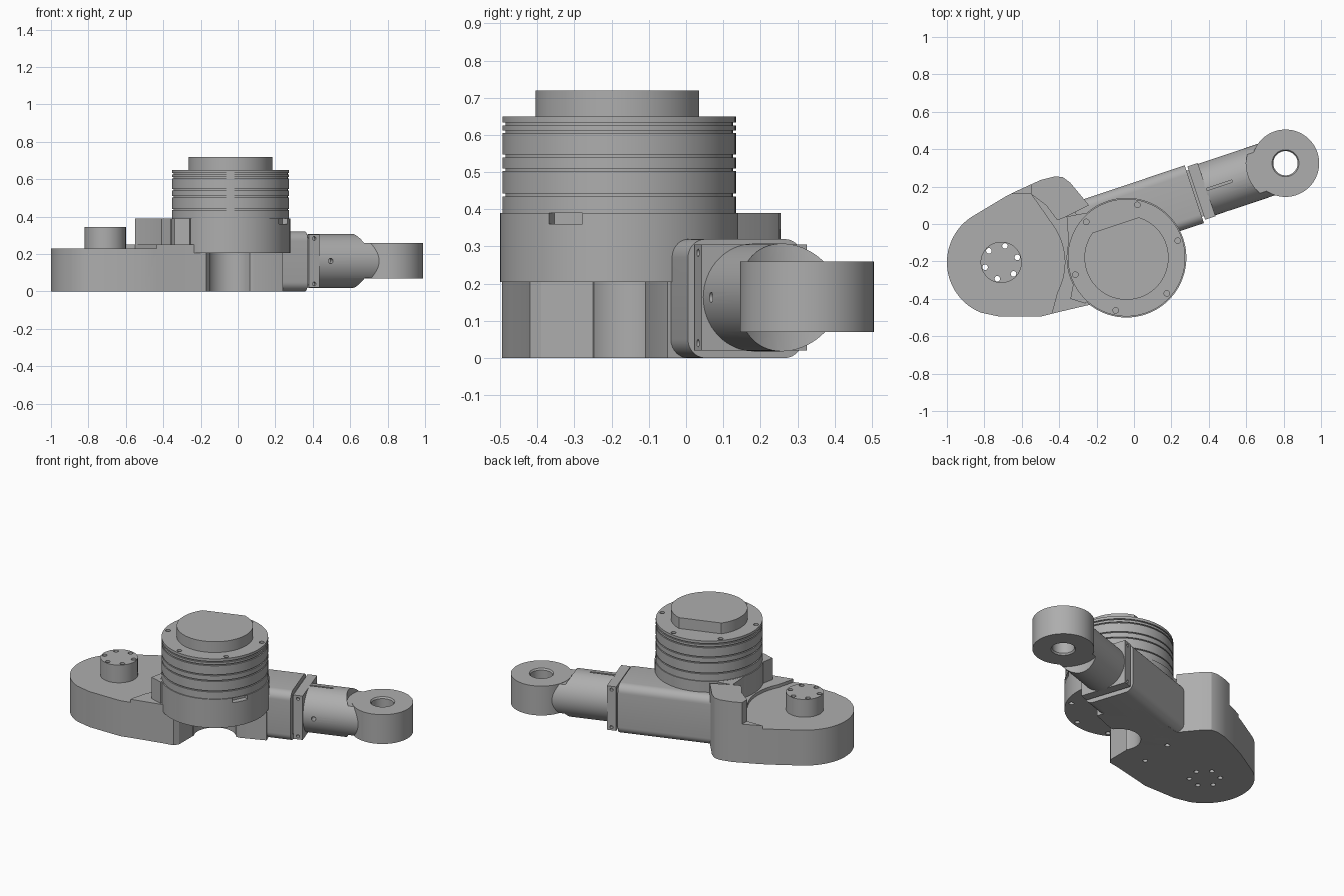
import bpy, bmesh
from math import sin, cos, radians, pi
from mathutils import Matrix, Vector

if "Cube" in bpy.data.objects:
    bpy.data.objects.remove(bpy.data.objects["Cube"])

grey = bpy.data.materials.new("machined_grey")
grey.use_nodes = True
grey.diffuse_color = (0.42, 0.42, 0.42, 1)
grey.node_tree.nodes["Principled BSDF"].inputs["Base Color"].default_value = (0.42, 0.42, 0.42, 1)

MOTOR = Vector((-0.04, -0.18))
SHAFT = Vector((-0.71, -0.205))
EYE = Vector((0.81, 0.325))
ARM_ANGLE = radians(18.5)
# Arm frame: origin at the eye, x along the arm, pointing away from the motor
ARM = Matrix.Translation((EYE.x, EYE.y, 0)) @ Matrix.Rotation(ARM_ANGLE, 4, "Z")


def arc(c, r, a0=0, a1=360, n=64):
    full = abs(a1 - a0) == 360
    steps = n if full else n - 1
    return [(c[0] + r * cos(radians(a0 + (a1 - a0) * i / steps)),
             c[1] + r * sin(radians(a0 + (a1 - a0) * i / steps))) for i in range(n)]


def finish(name, bm, matrix=None):
    if matrix:
        bm.transform(matrix)
    bmesh.ops.recalc_face_normals(bm, faces=bm.faces)
    mesh = bpy.data.meshes.new(name)
    bm.to_mesh(mesh)
    bm.free()
    mesh.materials.append(grey)
    ob = bpy.data.objects.new(name, mesh)
    bpy.context.collection.objects.link(ob)
    return ob


def prism(name, pts, z0, z1, matrix=None):
    bm = bmesh.new()
    face = bm.faces.new([bm.verts.new((x, y, z0)) for x, y in pts])
    ext = bmesh.ops.extrude_face_region(bm, geom=[face])
    bmesh.ops.translate(bm, vec=(0, 0, z1 - z0),
                        verts=[v for v in ext["geom"] if isinstance(v, bmesh.types.BMVert)])
    return finish(name, bm, matrix)


def rect(x0, x1, y0, y1):
    return [(x0, y0), (x1, y0), (x1, y1), (x0, y1)]


def lathe(name, profile, c, n=96):
    bm = bmesh.new()
    verts = [bm.verts.new((r, 0, z)) for r, z in profile]
    edges = [bm.edges.new(p) for p in zip(verts, verts[1:])]
    bmesh.ops.spin(bm, geom=verts + edges, axis=(0, 0, 1), cent=(0, 0, 0),
                   angle=2 * pi, steps=n)
    bmesh.ops.remove_doubles(bm, verts=bm.verts, dist=1e-5)
    return finish(name, bm, Matrix.Translation((c[0], c[1], 0)))


def along(name, c, r, length, axis, matrix=None, n=48):
    """Cylinder centred on c along the X or Y axis of its frame."""
    bm = bmesh.new()
    bmesh.ops.create_cone(bm, cap_ends=True, segments=n, radius1=r, radius2=r, depth=length)
    turn = Matrix.Rotation(pi / 2, 4, "Y" if axis == "X" else "X")
    return finish(name, bm, (matrix or Matrix()) @ Matrix.Translation(c) @ turn)


def cut(ob, cutters):
    bpy.context.view_layer.objects.active = ob
    for c in cutters:
        c.hide_render = True
        mod = ob.modifiers.new("cut", "BOOLEAN")
        mod.operation, mod.solver, mod.object = "DIFFERENCE", "EXACT", c
        bpy.ops.object.modifier_apply(modifier=mod.name)
        bpy.data.objects.remove(c)
    return ob


def ring_holes(c, r, start, count, z0, z1, hole=0.015):
    return [prism("hole_cutter", arc((c[0] + r * cos(radians(start + i * 360 / count)),
                                      c[1] + r * sin(radians(start + i * 360 / count))),
                                     hole, n=16), z0, z1) for i in range(count)]


def motor_recess():
    return prism("recess_cutter", arc(MOTOR, 0.125), -0.1, 0.206)


# Gearbox base: rounded lobe, waist below the motor and a sunken deck
base = prism("gearbox_base",
             arc(SHAFT, 0.29, 120, 248, 28)
             + [(-0.72, -0.495), (-0.5, -0.495), (-0.42, -0.475), (-0.25, -0.435),
                (-0.17, -0.42), (-0.15, -0.39), (-0.15, -0.25), (0.05, -0.11),
                (0.09, -0.11), (0.24, -0.05), (0.15, 0.2), (-0.24, 0.1), (-0.34, 0.22),
                (-0.38, 0.25), (-0.42, 0.255), (-0.5, 0.235), (-0.62, 0.18), (-0.69, 0.145)],
             0, 0.25)
deck = prism("deck_cutter",
             arc(SHAFT, 0.34, -28, 35, 24)
             + [(-0.55, 0.16), (-0.66, 0.16), (-0.7, 0.3), (-1.2, 0.3),
                (-1.2, -0.7), (-0.45, -0.7), (-0.435, -0.46)], 0.23, 0.4)
# Everything above the motor seat is taken off as well
seat = prism("seat_cutter", arc(MOTOR, 0.3), 0.21, 0.4)
cut(base, [deck, seat, motor_recess()]
    + ring_holes(MOTOR, 0.287, 18.4, 8, -0.1, 0.05)
    + ring_holes(SHAFT, 0.09, 17, 6, -0.1, 0.4))

# Raised corner tower and the block beside the motor
prism("corner_tower",
      [(-0.55, 0.16), (-0.47, 0.1), (-0.41, 0.02), (-0.36, 0.04), (-0.24, 0.1),
       (-0.34, 0.22), (-0.38, 0.25), (-0.42, 0.255), (-0.5, 0.235), (-0.55, 0.212)], 0.25, 0.39)
prism("motor_side_block",
      [(-0.34, -0.4), (-0.26, -0.425), (-0.12, -0.2), (-0.2, 0.07), (-0.36, 0.04), (-0.35, -0.1), (-0.31, -0.24)],
      0.22, 0.389)

# Output shaft with through holes
shaft = prism("output_shaft", arc(SHAFT, 0.11), 0.225, 0.345)
cut(shaft, ring_holes(SHAFT, 0.09, 17, 6, 0.1, 0.5))

# Motor can: flange below, grooved barrel above
profile = [(0, 0.205), (0.32, 0.205), (0.32, 0.39), (0.314, 0.39)]
for z in (0.435, 0.503, 0.54, 0.605, 0.626):
    profile += [(0.314, z), (0.306, z), (0.306, z + 0.007), (0.314, z + 0.007)]
profile += [(0.314, 0.65), (0, 0.65)]
motor = lathe("motor_can", profile, MOTOR)
socket = prism("socket_cutter", rect(0.285, 0.4, -0.05, 0.05), 0.36, 0.3895,
               Matrix.Translation((MOTOR.x, MOTOR.y, 0)) @ Matrix.Rotation(radians(-27), 4, "Z"))
cut(motor, [socket] + ring_holes(MOTOR, 0.288, 18.4, 6, 0.6, 0.7)
    + ring_holes(MOTOR, 0.288, 18.4, 8, 0.1, 0.25))

# Motor cap with one flat side
normal = Vector((-sin(ARM_ANGLE), cos(ARM_ANGLE)))
prism("motor_cap", [p for p in arc(MOTOR, 0.225, n=128)
                    if (Vector(p) - MOTOR).dot(normal) < 0.187], 0.65, 0.72)

# Arm housing: box with edges rounded along its length
corners = []
for cx, cz, a in ((0.11, 0.27, 0), (-0.115, 0.27, 90), (-0.115, 0.05, 180), (0.11, 0.05, 270)):
    corners += arc((cx, cz), 0.05, a, a + 90, 8)
# The section lies in local y and z and is pushed along local x
to_x = Matrix(((0, 0, 1, 0), (1, 0, 0, 0), (0, 1, 0, 0), (0, 0, 0, 1)))
housing = prism("arm_housing", corners, -1.15, -0.515, ARM @ to_x)
cut(housing, [motor_recess()])
prism("housing_neck", rect(-0.13, 0.13, 0.04, 0.29), -0.53, -0.49, ARM @ to_x)

# Clamp flange with screw holes in its sides
flange = prism("clamp_flange", rect(-0.15, 0.15, 0.02, 0.305), -0.503, -0.445, ARM @ to_x)
cut(flange, [along("hole_cutter", (-0.474, s * 0.15, z), 0.01, 0.05, "Y", ARM, 16)
             for s in (-1, 1) for z in (0.04, 0.283)])

# Round rod, relieved above and below the eye, with a clamp slot
rod = along("arm_rod", (-0.27, 0, 0.163), 0.145, 0.36, "X", ARM, 64)
cut(rod, [prism("relief_cutter", arc(EYE, 0.21), z0, z1) for z0, z1 in ((0.258, 0.5), (-0.2, 0.072))]
    + [prism("bore_clearance", arc(EYE, 0.12), -0.1, 0.4),
       prism("slot_cutter", rect(-0.46, -0.3, -0.006, 0.006), 0.25, 0.4, ARM),
       along("hole_cutter", (-0.38, -0.14, 0.163), 0.014, 0.08, "Y", ARM, 16)])

# Rod eye: chamfered bore
eye = lathe("rod_eye", [(0.065, 0.08), (0.072, 0.07), (0.18, 0.07), (0.18, 0.26),
                        (0.072, 0.26), (0.065, 0.25), (0.065, 0.08)], EYE)

# Smooth round walls while keeping the machined edges crisp
bpy.ops.object.select_all(action="DESELECT")
for ob in bpy.context.collection.objects:
    if ob.type == "MESH" and grey.name in ob.data.materials:
        ob.select_set(True)
        bpy.context.view_layer.objects.active = ob
bpy.ops.object.shade_smooth_by_angle(angle=radians(25))
